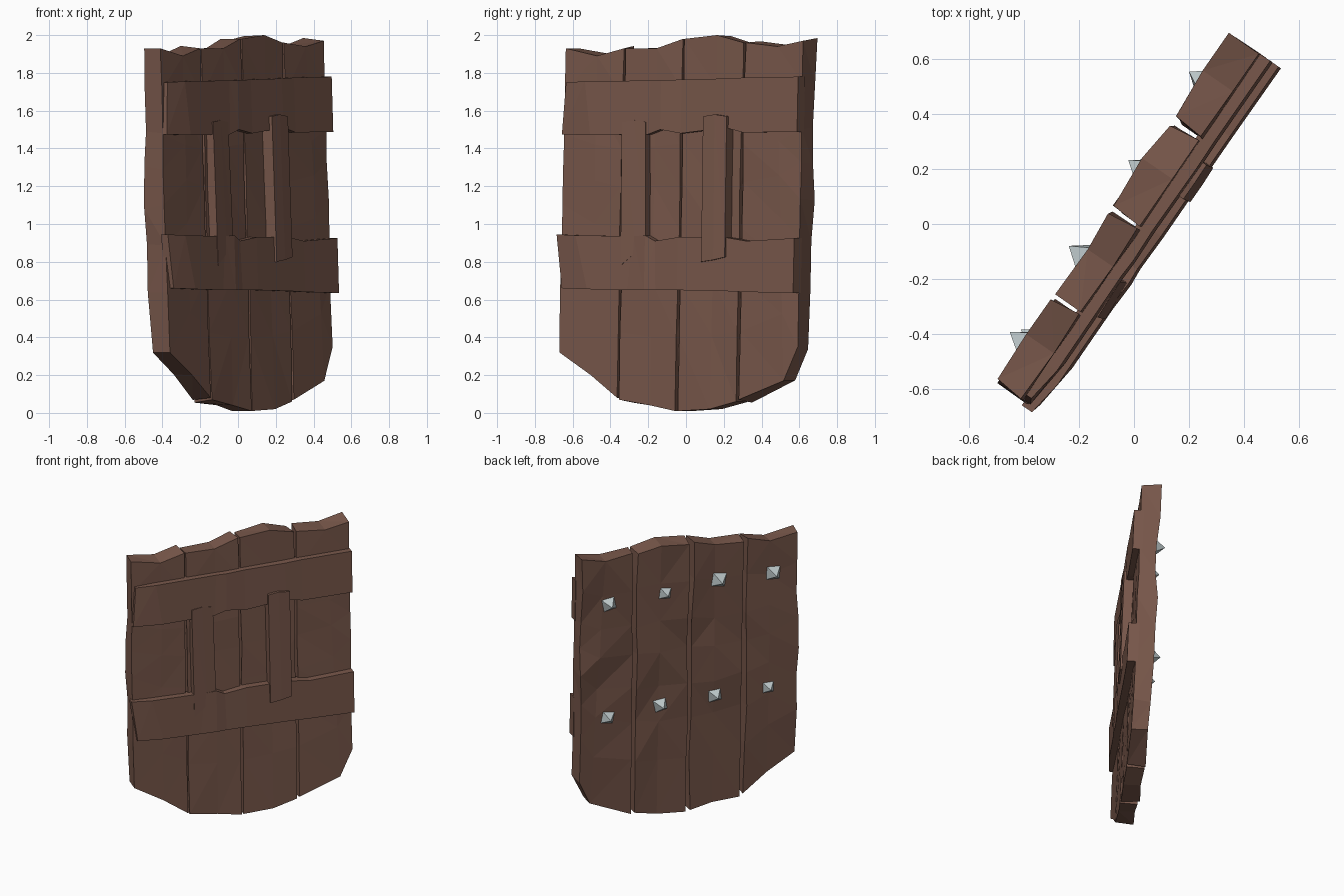
import bpy, bmesh, math, random
from mathutils import Vector

if "Cube" in bpy.data.objects:
    bpy.data.objects.remove(bpy.data.objects["Cube"])

random.seed(7)
A = math.radians(55.5)
U = Vector((math.cos(A), math.sin(A), 0))     # across the shield
N = Vector((math.sin(A), -math.cos(A), 0))    # out of the handle side
LEAN = 0.035


def place(u, d, z):
    return U * u + N * (d - LEAN * (z - 1)) + Vector((0, 0, z))


def material(name, rgb):
    m = bpy.data.materials.new(name)
    m.diffuse_color = (*rgb, 1)
    m.use_nodes = True
    m.node_tree.nodes["Principled BSDF"].inputs["Base Color"].default_value = m.diffuse_color
    return m


WOOD = material("wood", (0.19, 0.097, 0.07))
METAL = material("metal", (0.5, 0.57, 0.58))


def finish(bm, name, mat):
    bmesh.ops.recalc_face_normals(bm, faces=bm.faces)
    me = bpy.data.meshes.new(name)
    bm.to_mesh(me)
    bm.free()
    me.materials.append(mat)
    ob = bpy.data.objects.new(name, me)
    bpy.context.collection.objects.link(ob)


def slab(name, cols, back, rows=(0, 1), wob=0.0, inset=0.0):
    """Closed slab; each column is (u_top, z_top, u_bottom, z_bottom, front depth)."""
    bm = bmesh.new()
    n, m = len(cols), len(rows)
    r = lambda s: random.uniform(-s, s)
    grid = {}
    for side in (0, 1):                        # 0 front, 1 back
        for i, (ut, zt, ub, zb, front) in enumerate(cols):
            for j, t in enumerate(rows):
                u, z = ut + (ub - ut) * t, zt + (zb - zt) * t
                edge = -1 if i == 0 else 1 if i == n - 1 else 0
                d = back + r(wob) * 0.8 if side else front + r(wob) * 0.25
                u -= edge * (inset * side + abs(r(wob)) * (1 if side else 0.4))
                if side or 0 < j < m - 1:
                    z = min(2.0, max(0.01, z + r(wob)))
                grid[side, i, j] = bm.verts.new(place(u, d, z))

    def quad(*keys):
        bm.faces.new([grid[k] for k in keys])
    for i in range(n - 1):
        for j in range(m - 1):
            for s in (0, 1):
                quad((s, i, j), (s, i + 1, j), (s, i + 1, j + 1), (s, i, j + 1))
        for j in (0, m - 1):
            quad((0, i, j), (0, i + 1, j), (1, i + 1, j), (1, i, j))
    for j in range(m - 1):
        for i in (0, n - 1):
            quad((0, i, j), (0, i, j + 1), (1, i, j + 1), (1, i, j))
    bmesh.ops.triangulate(bm, faces=bm.faces)
    finish(bm, name, WOOD)


# four upright planks: left/right edge, then top and bottom heights at three columns
planks = [
    (-0.762, -0.382, (1.93, 1.89, 1.93), (0.32, 0.20, 0.08)),
    (-0.376, -0.004, (1.93, 1.93, 1.98), (0.07, 0.04, 0.01)),
    (0.004, 0.386, (1.98, 2.00, 1.96), (0.01, 0.02, 0.06)),
    (0.394, 0.772, (1.96, 1.94, 1.97), (0.07, 0.17, 0.35)),
]
ROWS = (0, 0.14, 0.28, 0.39, 0.52, 0.65, 0.8, 1)
for k, (a, b, top, bot) in enumerate(planks):
    mids = (a, a * 0.45 + b * 0.55, b)
    if k == 3:
        bot_u = (a, a + 0.29, b)
    else:
        bot_u = mids
    cols = [(mids[i], top[i], bot_u[i], bot[i], 0.055) for i in range(3)]
    slab(f"plank_{k + 1}", cols, -0.066, ROWS, wob=0.016, inset=0.002)

# two cross straps, bent back at the left end
slab("upper_strap", [(-0.735, 1.75, -0.755, 1.475, 0.078), (-0.60, 1.755, -0.56, 1.47, 0.098),
                     (-0.18, 1.76, -0.19, 1.475, 0.096), (-0.11, 1.76, -0.11, 1.50, 0.10),
                     (0.02, 1.765, 0.02, 1.48, 0.096), (0.30, 1.77, 0.31, 1.51, 0.10),
                     (0.42, 1.775, 0.42, 1.485, 0.098), (0.77, 1.78, 0.77, 1.487, 0.10)], 0.035)
slab("lower_strap", [(-0.775, 0.945, -0.735, 0.66, 0.08), (-0.64, 0.94, -0.56, 0.655, 0.10),
                     (-0.27, 0.935, -0.30, 0.65, 0.10), (-0.19, 0.94, -0.19, 0.65, 0.105),
                     (-0.13, 0.91, -0.12, 0.65, 0.10), (0.02, 0.93, 0.02, 0.65, 0.104),
                     (0.32, 0.93, 0.32, 0.645, 0.104), (0.46, 0.91, 0.46, 0.64, 0.104),
                     (0.77, 0.925, 0.77, 0.635, 0.107)], 0.035)

# two upright grip bars
slab("left_grip", [(-0.355, 1.54, -0.345, 0.78, 0.103), (-0.28, 1.55, -0.25, 0.85, 0.10),
                   (-0.205, 1.54, -0.19, 0.90, 0.097)], 0.05)
slab("right_grip", [(0.176, 1.57, 0.182, 0.80, 0.117), (0.25, 1.58, 0.26, 0.81, 0.118),
                    (0.327, 1.57, 0.332, 0.825, 0.116)], 0.05)

# pyramid studs on the outer face
studs = [(0.57, 1.62), (0.18, 1.64), (-0.20, 1.67), (-0.58, 1.66),
         (0.57, 0.79), (0.20, 0.82), (-0.18, 0.83), (-0.55, 0.83)]
for k, (u, z) in enumerate(studs):
    bm = bmesh.new()
    spin, rad = random.uniform(-0.2, 0.2), 0.068
    base = [bm.verts.new(place(u + rad * math.cos(spin + math.pi * (i + 0.5) / 2), -0.055,
                               z + rad * math.sin(spin + math.pi * (i + 0.5) / 2)))
            for i in range(4)]
    tip = bm.verts.new(place(u, -0.127, z))
    bm.faces.new(base)
    for i in range(4):
        bm.faces.new((base[i], base[(i + 1) % 4], tip))
    finish(bm, f"stud_{k + 1}", METAL)
